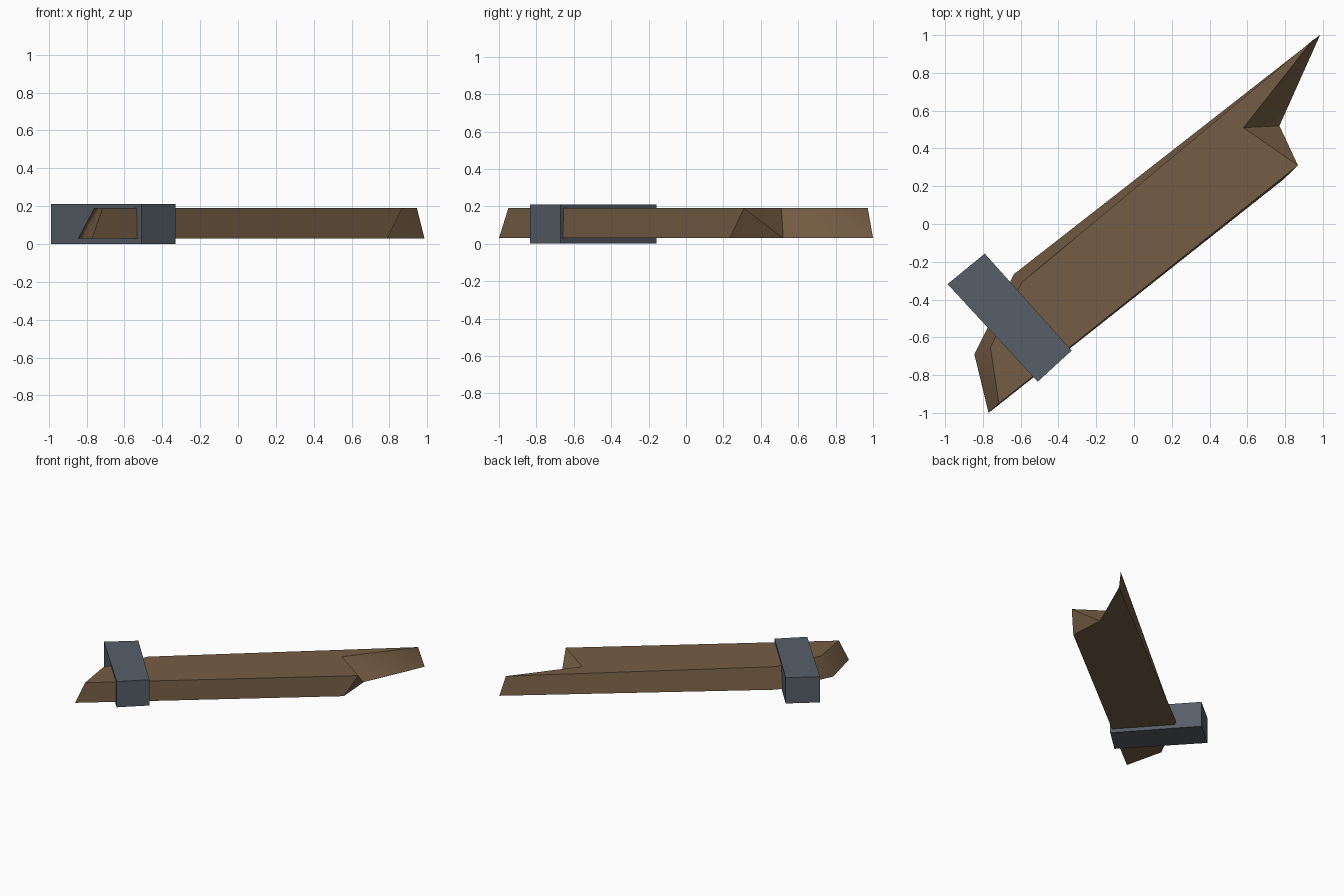
import bpy, bmesh, math

if "Cube" in bpy.data.objects:
    bpy.data.objects.remove(bpy.data.objects["Cube"])


def material(name, rgb):
    m = bpy.data.materials.new(name)
    m.diffuse_color = (*rgb, 1.0)
    m.use_nodes = True
    m.node_tree.nodes["Principled BSDF"].inputs["Base Color"].default_value = m.diffuse_color
    return m


def loft(name, bottom, top, z0, z1, mat):
    """Solid between a bottom outline and a top outline (both counter-clockwise)."""
    bm = bmesh.new()
    lo = [bm.verts.new((x, y, z0)) for x, y in bottom]
    hi = [bm.verts.new((x, y, z1)) for x, y in top]
    n = len(lo)
    bm.faces.new(lo[::-1])
    bm.faces.new(hi)
    for i in range(n):
        j = (i + 1) % n
        # split each twisted side along the same diagonal
        if i == 2:
            bm.faces.new((lo[i], lo[j], hi[i]))
            bm.faces.new((lo[j], hi[j], hi[i]))
        else:
            bm.faces.new((lo[i], lo[j], hi[j], hi[i]))
    bmesh.ops.triangulate(bm, faces=[f for f in bm.faces if len(f.verts) > 4])
    bmesh.ops.recalc_face_normals(bm, faces=bm.faces)
    me = bpy.data.meshes.new(name)
    bm.to_mesh(me)
    bm.free()
    me.materials.append(mat)
    ob = bpy.data.objects.new(name, me)
    bpy.context.collection.objects.link(ob)
    return ob


wood = material("weathered_wood", (0.178, 0.110, 0.058))
metal = material("dull_metal", (0.096, 0.113, 0.138))

# Broken plank: order is near-left point, front corner, notch, far tip, back corner, left point
bottom = [(-0.77, -1.0), (0.79, 0.235), (0.77, 0.52),
          (0.985, 1.0), (-0.635, -0.265), (-0.845, -0.69)]
top = [(-0.715, -0.95), (0.868, 0.31), (0.58, 0.51),
       (0.945, 0.972), (-0.595, -0.31), (-0.76, -0.655)]


def split_notch(ob):
    """Crease the notch face from its lower inside point to its upper corner."""
    bm = bmesh.new()
    bm.from_mesh(ob.data)
    bm.verts.ensure_lookup_table()
    a, b = bm.verts[2], bm.verts[len(bottom) + 1]
    bmesh.ops.connect_verts(bm, verts=[a, b])
    # the long tip face folds from the lower notch to the upper tip
    bm.to_mesh(ob.data)
    bm.free()


plank = loft("broken_plank", bottom, top, 0.03, 0.19, wood)
split_notch(plank)
bpy.context.view_layer.objects.active = plank
plank.select_set(True)
bpy.ops.object.shade_smooth_by_angle(angle=math.radians(50))
plank.select_set(False)

# Metal band crossing the plank
band = [(-0.51, -0.835), (-0.33, -0.67), (-0.79, -0.157), (-0.987, -0.318)]
bracket = loft("metal_band", band, band, 0.0, 0.21, metal)
